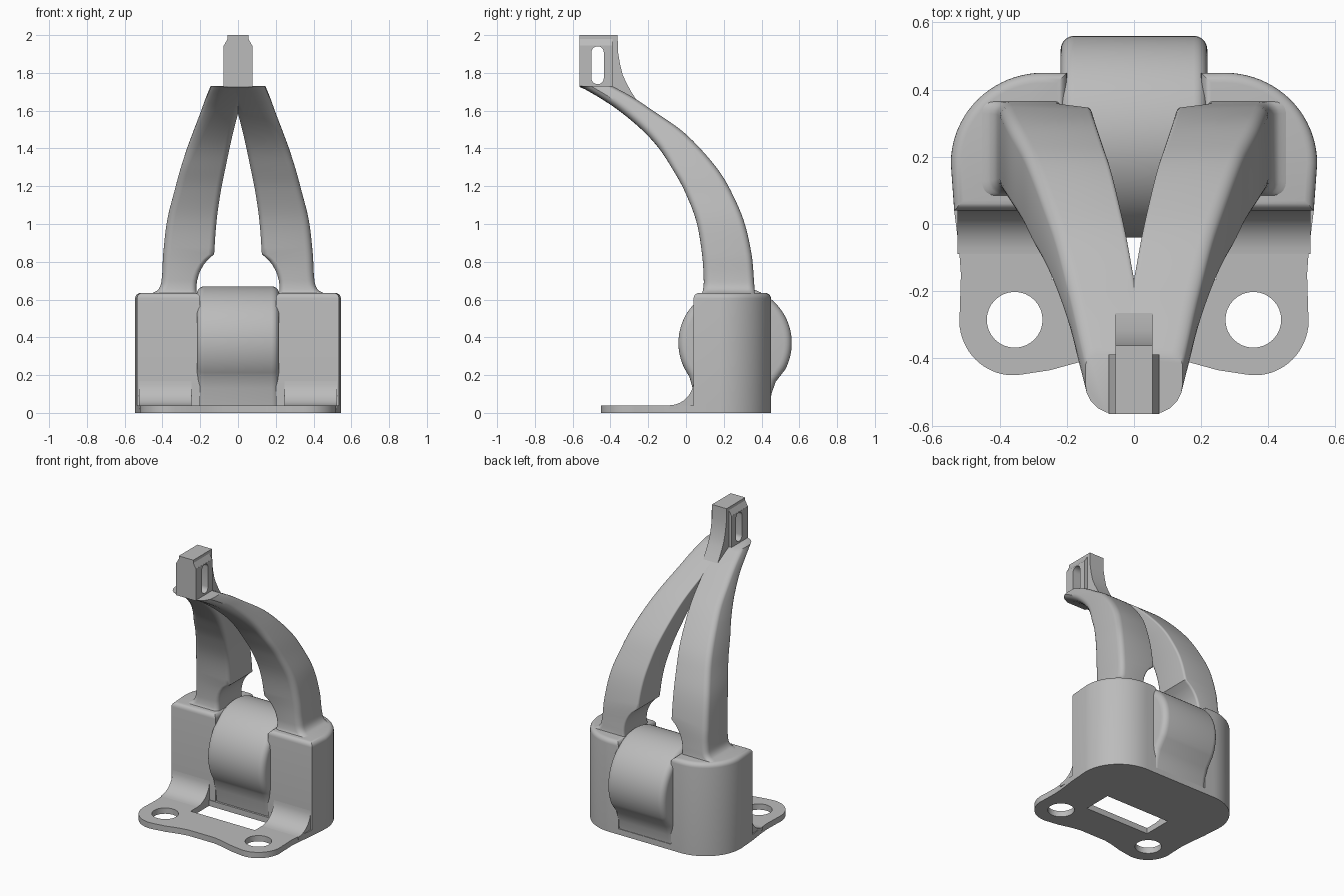
import bpy, bmesh
from math import sin, cos, radians, sqrt, pi

if "Cube" in bpy.data.objects:
    bpy.data.objects.remove(bpy.data.objects["Cube"])

grey = bpy.data.materials.new("plain_grey")
grey.use_nodes = True
COLOUR = (0.5, 0.5, 0.5, 1)
grey.diffuse_color = COLOUR
grey.node_tree.nodes["Principled BSDF"].inputs["Base Color"].default_value = COLOUR


def finish(name, bm, mirror=False):
    bmesh.ops.recalc_face_normals(bm, faces=bm.faces)
    mesh = bpy.data.meshes.new(name)
    bm.to_mesh(mesh)
    bm.free()
    mesh.materials.append(grey)
    obj = bpy.data.objects.new(name, mesh)
    bpy.context.collection.objects.link(obj)
    bpy.ops.object.select_all(action='DESELECT')
    obj.select_set(True)
    bpy.context.view_layer.objects.active = obj
    bpy.ops.object.shade_smooth_by_angle(angle=radians(32))
    if mirror:
        obj.modifiers.new("mirror", 'MIRROR').use_mirror_merge = False
    return obj


def arc(cx, cy, rx, ry, start, end, n):
    angles = [radians(start + (end - start) * i / n) for i in range(n + 1)]
    return [(cx + rx * cos(a), cy + ry * sin(a)) for a in angles]


PLACE = {'x': lambda a, b, h: (h, a, b),
         'y': lambda a, b, h: (a, h, b),
         'z': lambda a, b, h: (a, b, h)}


def prism(name, loops, lo, hi, axis, bevel=0, both=False, mirror=False):
    """Extrude an outline (extra loops are holes), rounding the cap rims."""
    bm = bmesh.new()
    place = PLACE[axis]
    rings = [[bm.verts.new(place(a, b, lo)) for a, b in loop] for loop in loops]
    if len(rings) == 1:
        caps = [bm.faces.new(rings[0])]
    else:
        edges = [bm.edges.new((r[i - 1], r[i])) for r in rings for i in range(len(r))]
        bmesh.ops.triangle_fill(bm, edges=edges, use_beauty=True)
        caps = bm.faces[:]
    made = bmesh.ops.extrude_face_region(bm, geom=caps, use_keep_orig=True)["geom"]
    top = [v for v in made if isinstance(v, bmesh.types.BMVert)]
    bmesh.ops.translate(bm, verts=top, vec=place(0, 0, hi - lo))
    if bevel:
        k = "xyz".index(axis)
        heights = (lo, hi) if both else (hi,)
        rims = [e for e in bm.edges
                if any(all(abs(v.co[k] - h) < 1e-5 for v in e.verts) for h in heights)]
        bmesh.ops.bevel(bm, geom=rims, offset=bevel, segments=5, profile=0.5,
                        affect='EDGES', clamp_overlap=True)
    return finish(name, bm, mirror)


# Base plate with two bolt holes and a slot
lobe = arc(0.36, -0.285, 0.16, 0.165, -100, 8, 20)
corner = arc(0.27, 0.18, 0.275, 0.27, 0, 90, 20)
half = [(0.1, -0.4), (0.17, -0.413), (0.25, -0.435)] + lobe
half += [(0.515, -0.15), (0.52, -0.08), (0.535, 0.04)] + corner
outline = half + [(-x, y) for x, y in reversed(half)]
holes = [arc(s * 0.355, -0.285, 0.083, 0.083, 0, 348.75, 31) for s in (-1, 1)]
slot = [(-0.245, -0.165), (0.245, -0.165), (0.245, 0.035), (-0.245, 0.035)]
prism("base_plate", [outline, slot] + holes, 0, 0.04, 'z')

# Housing blocks either side of the drum
block = [(0.2, 0.04), (0.535, 0.04)] + corner + [(0.2, 0.45)]
prism("housing_block", [block], 0.02, 0.635, 'z', bevel=0.03, mirror=True)

# Concave fillet between plate and housing
fillet = arc(-0.09, 0.17, 0.13, 0.13, -90, 0, 10) + [(0.06, 0.17), (0.06, 0.02), (-0.09, 0.02)]
prism("front_fillet", [fillet], 0.245, 0.525, 'x', mirror=True)

# Rounded drum, blending into the base
drum = arc(0.26, 0.37, 0.3, 0.3, -28, 216, 56)
drum += [(0.035, 0.13), (0.05, 0.03), (0.445, 0.03), (0.452, 0.1), (0.475, 0.165)]
prism("drum", [drum], -0.218, 0.218, 'x', bevel=0.04, both=True)

# Curved arms: height, front y, back y, inner x, outer x
stations = [
    (0.625, 0.08, 0.365, 0.12, 0.475), (0.65, 0.09, 0.363, 0.12, 0.425),
    (0.7, 0.094, 0.36, 0.12, 0.405), (0.84, 0.085, 0.347, 0.125, 0.396),
    (1.02, 0.053, 0.305, 0.113, 0.375), (1.18, -0.01, 0.235, 0.09, 0.335),
    (1.28, -0.065, 0.175, 0.07, 0.308), (1.4, -0.143, 0.075, 0.045, 0.27),
    (1.5, -0.235, -0.03, 0.022, 0.233), (1.6, -0.355, -0.175, -0.005, 0.195),
    (1.67, -0.46, -0.28, -0.03, 0.17), (1.73, -0.565, -0.39, -0.05, 0.145)]


def spline(rows, steps):
    result = []
    for i in range(len(rows) - 1):
        p0, p1 = rows[max(i - 1, 0)], rows[i]
        p2, p3 = rows[i + 1], rows[min(i + 2, len(rows) - 1)]
        for s in range(steps):
            t = s / steps
            # Tangents scaled by height, so uneven spacing stays smooth
            step = p2[0] - p1[0]
            f1, f2 = step / (p2[0] - p0[0]), step / (p3[0] - p1[0])
            result.append([
                (2 * t**3 - 3 * t**2 + 1) * b + (t**3 - 2 * t**2 + t) * (c - a) * f1
                + (3 * t**2 - 2 * t**3) * c + (t**3 - t**2) * (d - b) * f2
                for a, b, c, d in zip(p0, p1, p2, p3)])
    return result + [list(rows[-1])]


bm = bmesh.new()
rings = []
for z, y0, y1, x0, x1 in spline(stations, 5):
    # Round relief above the drum
    relief = 0.22**2 - (z - 0.66)**2
    if relief > 0:
        x0 = max(x0, sqrt(relief))
    up = max(0, (z - 1.3) / 0.43)
    front = 0.04 + 0.05 * up
    pts = []
    for cx, cy, r, sx, sy, start in ((x1, y0, front, -1, 1, -90), (x1, y1, 0.035, -1, -1, 0),
                                     (x0, y1, 0.015, 1, -1, 90), (x0, y0, 0.03, 1, 1, 180)):
        pts += arc(cx + sx * r, cy + sy * r, r, r, start, start + 90, 5)
    rings.append([bm.verts.new((x, y, z)) for x, y in pts])
for low, high in zip(rings, rings[1:]):
    for i in range(len(low)):
        bm.faces.new((low[i - 1], low[i], high[i], high[i - 1]))
bm.faces.new(rings[0])
bm.faces.new(rings[-1])
finish("curved_arm", bm, mirror=True)

# Head: slotted centre fin, wider cheeks and chamfered cap
eye = arc(-0.468, 1.908, 0.033, 0.033, 0, 180, 10) + arc(-0.468, 1.773, 0.033, 0.033, 180, 360, 10)
fin = [(-0.565, 1.725), (-0.4, 1.66), (-0.3, 1.6), (-0.255, 1.645), (-0.29, 1.7),
       (-0.317, 1.75), (-0.335, 1.79), (-0.35, 1.85), (-0.36, 1.91), (-0.362, 2), (-0.565, 2)]
prism("head_fin", [fin, eye], -0.055, 0.055, 'x')
cheek = [(-0.565, 1.725), (-0.388, 1.725), (-0.388, 1.945), (-0.565, 1.945)]
prism("head_cheeks", [cheek, eye], -0.076, 0.076, 'x')
cap = [(-0.076, 1.943), (0.076, 1.943), (0.055, 1.98), (-0.055, 1.98)]
prism("head_chamfer", [cap], -0.565, -0.388, 'y')
